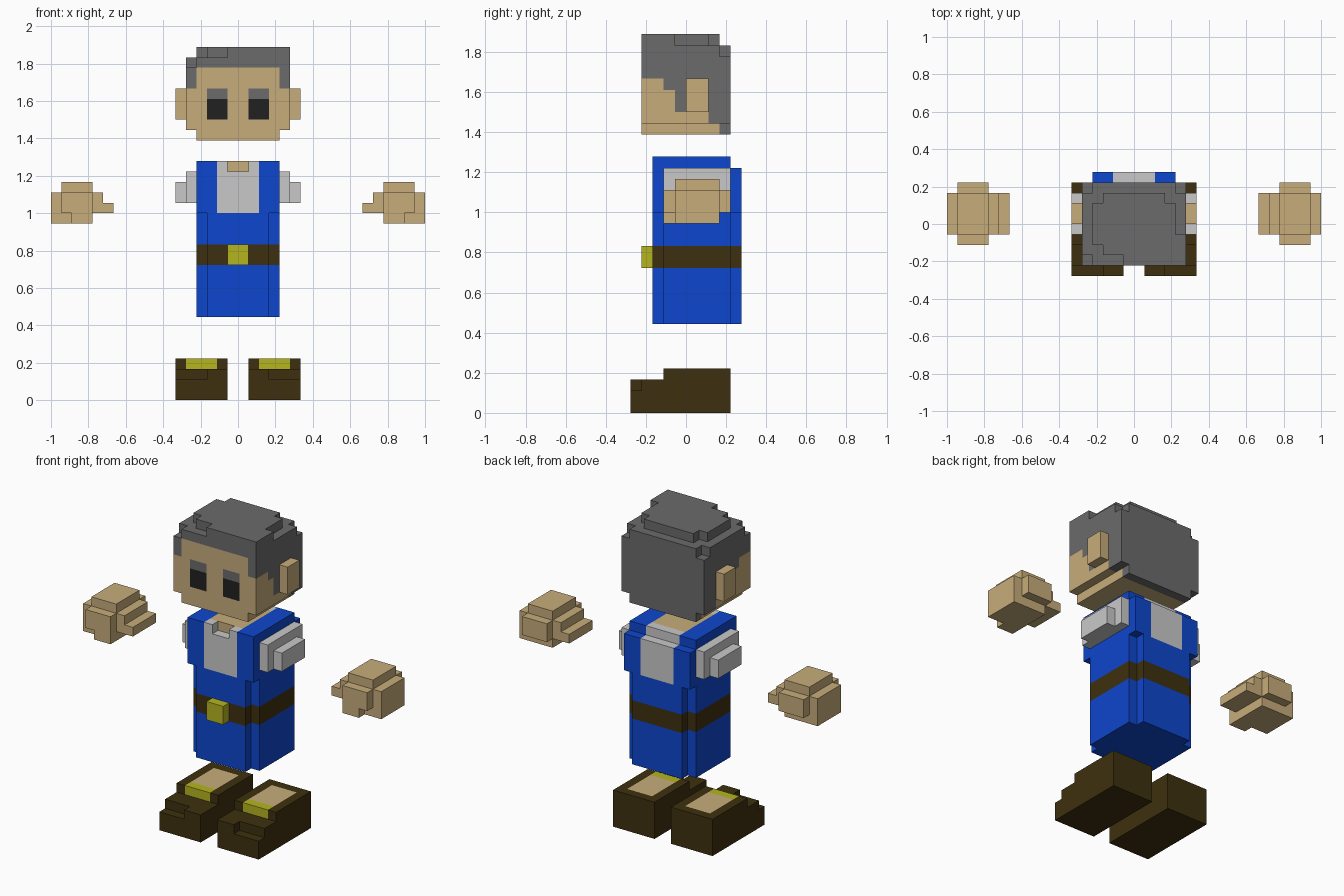
import bpy, bmesh, math

if "Cube" in bpy.data.objects:
    bpy.data.objects.remove(bpy.data.objects["Cube"])

U = 1 / 18  # block size

COLOURS = {
    "skin": (0.57, 0.413, 0.195),
    "hair_grey": (0.147, 0.147, 0.147),
    "eye_black": (0.015, 0.015, 0.015),
    "blue_cloth": (0.004, 0.061, 0.61),
    "light_grey_cloth": (0.584, 0.584, 0.584),
    "brown_leather": (0.048, 0.030, 0.0044),
    "yellow_metal": (0.462, 0.462, 0.0144),
}
MATS = {}
for mat_name, rgb in COLOURS.items():
    MATS[mat_name] = bpy.data.materials.new(mat_name)
    MATS[mat_name].diffuse_color = (*rgb, 1)

SKIN, HAIR, EYE, BLUE, GREY, BROWN, YELLOW = COLOURS

# the six sides of a block: direction and corner offsets
SIDES = [
    ((1, 0, 0), [(1, 0, 0), (1, 1, 0), (1, 1, 1), (1, 0, 1)]),
    ((-1, 0, 0), [(0, 0, 0), (0, 0, 1), (0, 1, 1), (0, 1, 0)]),
    ((0, 1, 0), [(0, 1, 0), (0, 1, 1), (1, 1, 1), (1, 1, 0)]),
    ((0, -1, 0), [(0, 0, 0), (1, 0, 0), (1, 0, 1), (0, 0, 1)]),
    ((0, 0, 1), [(0, 0, 1), (1, 0, 1), (1, 1, 1), (0, 1, 1)]),
    ((0, 0, -1), [(0, 0, 0), (0, 1, 0), (1, 1, 0), (1, 0, 0)]),
]


def fill(cells, x0, x1, y0, y1, z0, z1, colour):
    """Fill a box of blocks with a colour, or clear it when colour is None."""
    for x in range(x0, x1):
        for y in range(y0, y1):
            for z in range(z0, z1):
                if colour:
                    cells[x, y, z] = colour
                else:
                    cells.pop((x, y, z), None)


def mirrored(cells):
    return {(-1 - x, y, z): c for (x, y, z), c in cells.items()}


def build(name, cells):
    """Skin the blocks with one clean outer surface."""
    used = [c for c in COLOURS if c in cells.values()]
    bm = bmesh.new()
    verts = {}

    def vert(p):
        if p not in verts:
            verts[p] = bm.verts.new([a * U for a in p])
        return verts[p]

    for (x, y, z), colour in cells.items():
        for (dx, dy, dz), corners in SIDES:
            if (x + dx, y + dy, z + dz) not in cells:
                f = bm.faces.new([vert((x + a, y + b, z + c)) for a, b, c in corners])
                f.material_index = used.index(colour)
    bmesh.ops.dissolve_limit(bm, angle_limit=math.radians(1), verts=bm.verts[:],
                             edges=bm.edges[:], delimit={'MATERIAL'})
    mesh = bpy.data.meshes.new(name)
    bm.to_mesh(mesh)
    bm.free()
    for c in used:
        mesh.materials.append(MATS[c])
    bpy.context.collection.objects.link(bpy.data.objects.new(name, mesh))


# Head: skin block with narrower chin
head = {}
fill(head, -4, 4, -4, 4, 25, 26, SKIN)
fill(head, -5, 5, -4, 4, 26, 33, SKIN)
# hair cap, fringe corners, stepped sideburns and back
fill(head, -5, 5, -4, 4, 32, 33, HAIR)
for x in (-5, 4):
    for y0, y1, z0 in [(-4, -2, 30), (-2, -1, 29), (-1, 0, 27), (0, 2, 27), (2, 3, 26)]:
        fill(head, x, x + 1, y0, y1, z0, 33, HAIR)
fill(head, -4, 4, 3, 4, 25, 26, HAIR)
fill(head, -5, 5, 3, 4, 26, 33, HAIR)
# uneven top layer of hair
for y0, y1, x0, x1 in [(2, 3, -3, 3), (-1, 2, -4, 4), (-2, -1, -4, 5),
                       (-3, -2, -3, 5), (-4, -3, -1, 5)]:
    fill(head, x0, x1, y0, y1, 33, 34, HAIR)
# nicked hair corners
for x, y in [(-5, -4), (-5, 3), (4, 3)]:
    fill(head, x, x + 1, y, y + 1, 32, 33, None)
# eyes with brows, ears
for x in (-3, 1):
    fill(head, x, x + 2, -4, -3, 27, 29, EYE)
    fill(head, x, x + 2, -4, -3, 29, 30, HAIR)
for x in (-6, 5):
    fill(head, x, x + 1, 0, 2, 27, 30, SKIN)
build("head", head)

# Torso: lower robe with notched corners, full shoulders
torso = {}
fill(torso, -3, 3, -3, 5, 8, 18, BLUE)
fill(torso, -4, 4, -2, 4, 8, 18, BLUE)
fill(torso, -4, 4, -3, 5, 18, 22, BLUE)
fill(torso, -4, 4, -3, 4, 22, 23, BLUE)
# shirt panel, neck and collar opening
fill(torso, -2, 2, -3, 5, 18, 22, GREY)
fill(torso, -2, 2, -3, 4, 22, 23, GREY)
fill(torso, -2, 2, -2, 3, 22, 23, SKIN)
fill(torso, -1, 1, -3, -2, 22, 23, None)
# belt and buckle
for cell in torso:
    if 13 <= cell[2] < 15:
        torso[cell] = BROWN
fill(torso, -1, 1, -4, -3, 13, 15, YELLOW)
# sleeves
sleeve = {}
fill(sleeve, 4, 5, -2, 4, 19, 22, GREY)
fill(sleeve, 5, 6, -1, 3, 19, 21, GREY)
torso.update(sleeve)
torso.update(mirrored(sleeve))
build("torso", torso)

# Hands: stepped fist with thumb pointing inward
hand = {}
fill(hand, 14, 17, -1, 3, 20, 21, SKIN)
fill(hand, 14, 17, -2, 4, 18, 20, SKIN)
fill(hand, 13, 18, -1, 3, 19, 20, SKIN)
fill(hand, 12, 18, -1, 3, 18, 19, SKIN)
fill(hand, 14, 18, -1, 3, 17, 18, SKIN)
fill(hand, 14, 16, -2, -1, 17, 18, SKIN)
build("right_hand", hand)
build("left_hand", mirrored(hand))

# Shoes: low toe, clipped tip, trim and ankle
shoe = {}
fill(shoe, 1, 6, -5, 4, 0, 3, BROWN)
fill(shoe, 1, 6, -2, 4, 3, 4, BROWN)
fill(shoe, 3, 6, -5, -4, 2, 3, None)
fill(shoe, 2, 5, -2, -1, 3, 4, YELLOW)
fill(shoe, 2, 5, -1, 3, 3, 4, SKIN)
build("right_shoe", shoe)
build("left_shoe", mirrored(shoe))

for m in bpy.data.materials:
    if m.users and not m.is_grease_pencil:
        m.use_nodes = True
        m.node_tree.nodes["Principled BSDF"].inputs["Base Color"].default_value = m.diffuse_color
